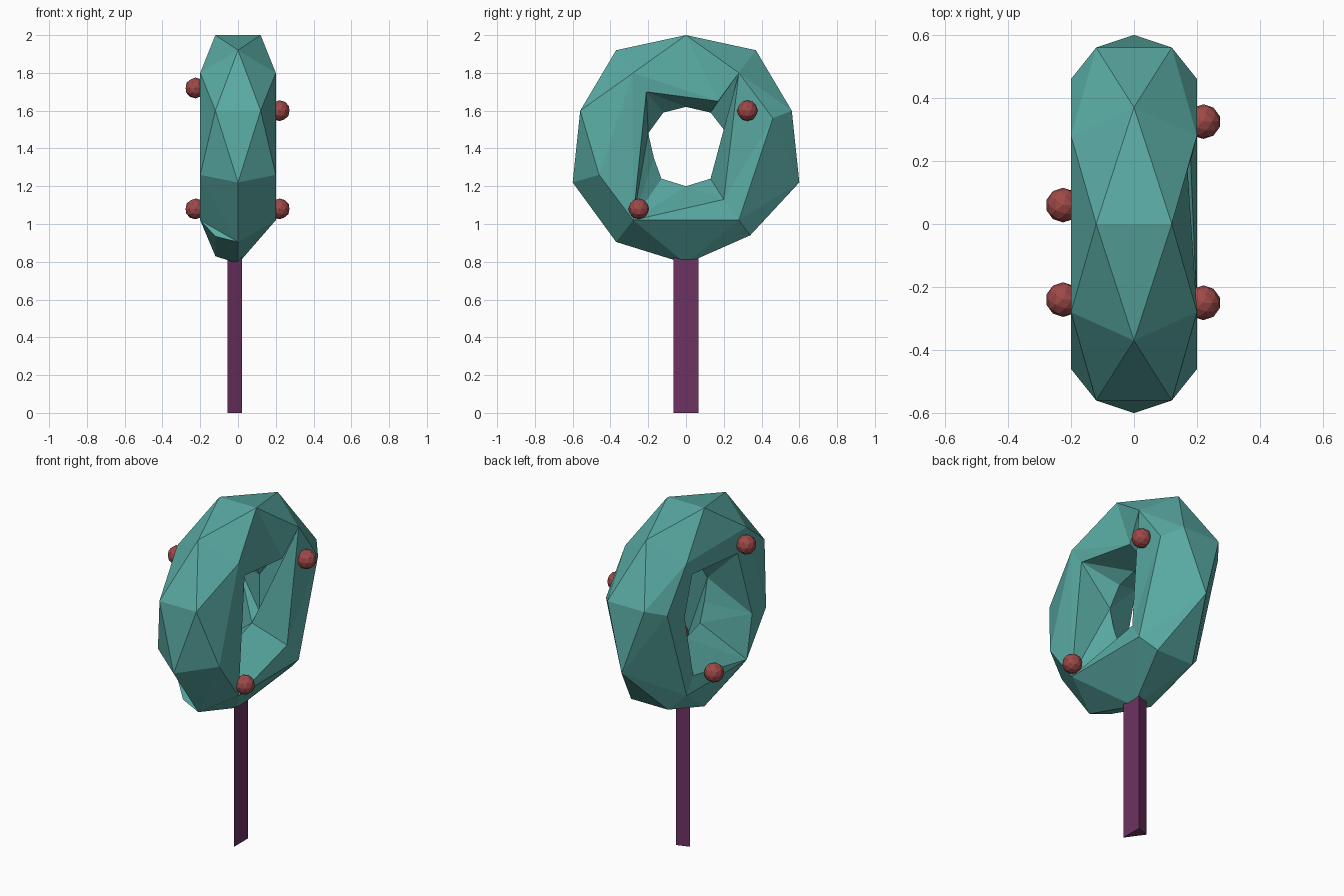
import bpy, bmesh, math

if "Cube" in bpy.data.objects:
    bpy.data.objects.remove(bpy.data.objects["Cube"])


def material(name, color):
    m = bpy.data.materials.new(name)
    m.diffuse_color = (*color, 1)
    m.use_nodes = True
    m.node_tree.nodes["Principled BSDF"].inputs["Base Color"].default_value = m.diffuse_color
    return m


def finish(name, bm, mat):
    bmesh.ops.recalc_face_normals(bm, faces=bm.faces)
    me = bpy.data.meshes.new(name)
    bm.to_mesh(me)
    bm.free()
    me.materials.append(mat)
    ob = bpy.data.objects.new(name, me)
    bpy.context.collection.objects.link(ob)
    return ob


def angle(p):
    return math.atan2(p[1], p[2] - 1.4) % (2 * math.pi)


def stitch(bm, verts, ring_a, ring_b, shortest=False):
    """Triangulate the band between two closed rings around the x axis."""
    def prepare(ring):
        ring = sorted(ring, key=angle)
        return ring + ring[:1], [angle(p) for p in ring] + [angle(ring[0]) + 2 * math.pi]

    def vert(p):
        if p not in verts:
            verts[p] = bm.verts.new(p)
        return verts[p]

    (a, ta), (b, tb) = prepare(ring_a), prepare(ring_b)
    i = j = 0
    while i < len(a) - 1 or j < len(b) - 1:
        if i == len(a) - 1 or j == len(b) - 1:
            step_a = j == len(b) - 1
        elif shortest:
            step_a = math.dist(a[i + 1], b[j]) <= math.dist(a[i], b[j + 1])
        else:
            step_a = ta[i + 1] <= tb[j + 1]
        tri = [a[i], b[j], a[i + 1] if step_a else b[j + 1]]
        i, j = (i + 1, j) if step_a else (i, j + 1)
        if len(set(tri)) == 3:
            bm.faces.new([vert(p) for p in tri])


def flip(ring):
    return [(-x if x else 0, y, z) for x, y, z in ring]


leaf = material("leaf_teal", (0.10, 0.40, 0.365))
bark = material("bark_purple", (0.155, 0.032, 0.122))
red = material("berry_red", (0.34, 0.066, 0.066))

# Ring-shaped crown: zigzag outer crest, flat sides, rough inner wall, throat
crest = [(.12, 0, 2), (0, .37, 1.92), (.12, .56, 1.6), (0, .6, 1.22), (.12, .34, .94),
         (0, -.37, .905), (0, -.6, 1.22), (.12, -.56, 1.6), (0, -.37, 1.92)]
side = [(.2, .28, 1.8), (.2, .46, 1.56), (.2, .28, 1.02),
        (.2, -.28, 1.02), (.2, -.46, 1.26), (.2, -.28, 1.8)]
notch = (.17, .17, 1.65)
right_inner = [notch, (.2, .28, 1.8), (.18, .2, 1.13), (.2, -.28, 1.02), (.19, -.21, 1.70)]
left_inner = [(-.18, .2, 1.70), (-.18, .27, 1.47), (-.18, .19, 1.1),
              (-.2, -.28, 1.02), (-.2, -.33, 1.27), (-.19, -.21, 1.67)]
throat = [(0, 0, 1.62), (0, .13, 1.59), (0, .2, 1.5), (0, .2, 1.28), (0, .13, 1.24),
          (0, 0, 1.2), (0, -.13, 1.24), (0, -.17, 1.35), (0, -.2, 1.48), (0, -.12, 1.59)]
right_crest = crest + [(0, 0, .79)]
left_crest = flip(crest) + [(-.12, 0, .83), (-.12, -.34, .935)]

bm, verts = bmesh.new(), {}
stitch(bm, verts, right_crest, left_crest)
for crest_ring, side_ring, inner in ((right_crest, side + [notch], right_inner),
                                     (left_crest, flip(side), left_inner)):
    stitch(bm, verts, crest_ring, side_ring, shortest=True)
    stitch(bm, verts, side_ring, inner)
    stitch(bm, verts, inner, throat)
finish("ring_crown", bm, leaf)

# Three-sided trunk
bm = bmesh.new()
base = bm.faces.new([bm.verts.new(p) for p in ((.02, -.065, 0), (.02, .065, 0), (-.055, .04, 0))])
top = bmesh.ops.extrude_face_region(bm, geom=[base], use_keep_orig=True)["geom"]
bmesh.ops.translate(bm, vec=(0, 0, .95),
                    verts=[v for v in top if isinstance(v, bmesh.types.BMVert)])
finish("trunk", bm, bark)

# Berries on both sides
for n, pos in enumerate(((.22, .325, 1.6), (.22, -.25, 1.08),
                         (-.225, -.24, 1.72), (-.225, .06, 1.08)), 1):
    bm = bmesh.new()
    bmesh.ops.create_icosphere(bm, subdivisions=2, radius=.055)
    finish(f"berry_{n}", bm, red).location = pos
